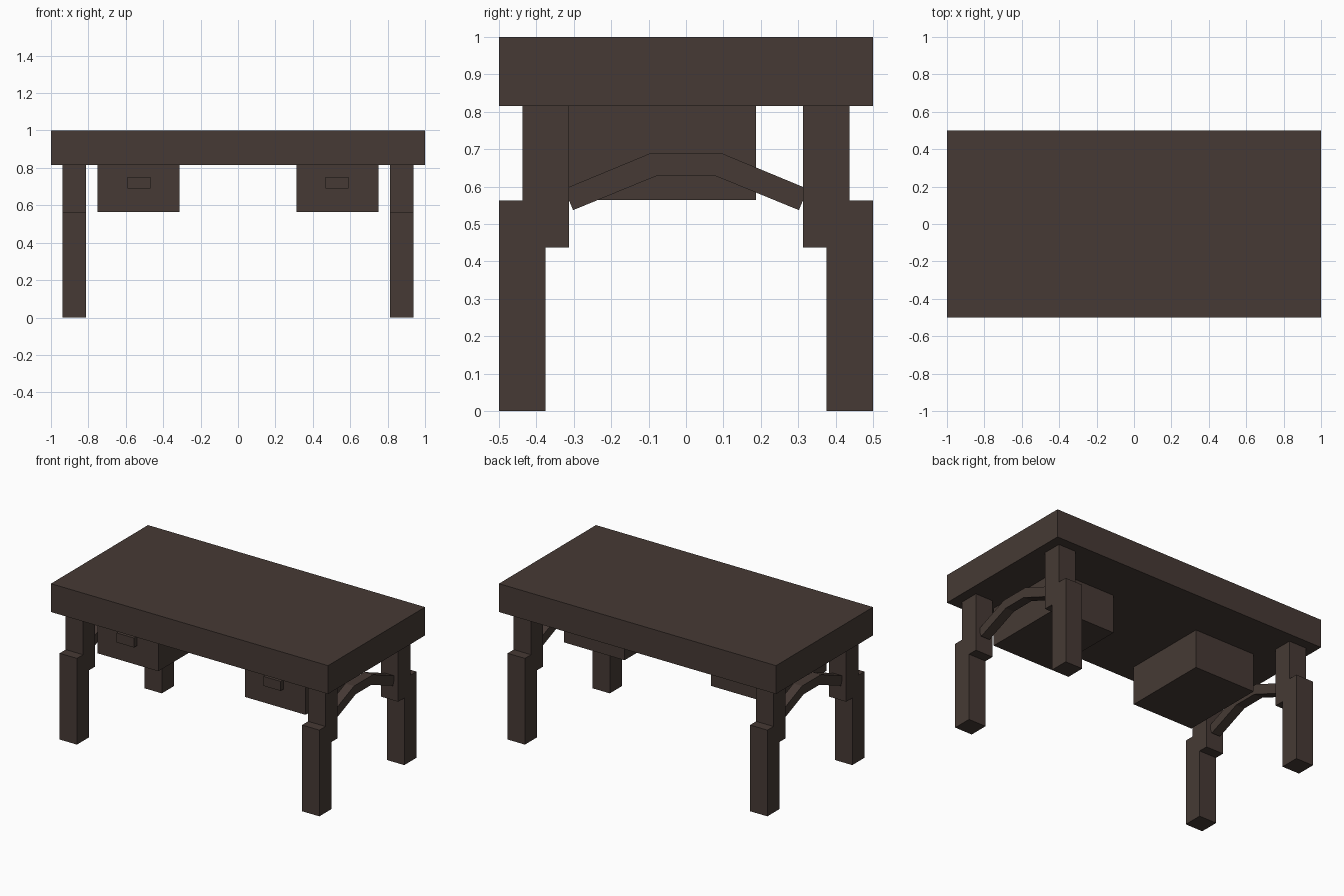
import bpy, bmesh
from mathutils import Vector

cube = bpy.data.objects.get("Cube")
if cube:
    bpy.data.objects.remove(cube, do_unlink=True)

wood = bpy.data.materials.new("dark_brown_wood")
wood.use_nodes = True
colour = (0.061, 0.042, 0.035, 1)
wood.diffuse_color = colour
wood.node_tree.nodes["Principled BSDF"].inputs["Base Color"].default_value = colour


def add_object(name, bm):
    bmesh.ops.recalc_face_normals(bm, faces=bm.faces[:])
    mesh = bpy.data.meshes.new(name)
    bm.to_mesh(mesh)
    bm.free()
    mesh.materials.append(wood)
    obj = bpy.data.objects.new(name, mesh)
    bpy.context.collection.objects.link(obj)


def box(name, x, y, z):
    """Box from (min, max) ranges."""
    bm = bmesh.new()
    bmesh.ops.create_cube(bm, size=1)
    for v in bm.verts:
        v.co = [r[0] + (c + 0.5) * (r[1] - r[0]) for c, r in zip(v.co, (x, y, z))]
    add_object(name, bm)


def extrude_x(name, profile, x):
    """Extrude a (y, z) outline across an x range."""
    bm = bmesh.new()
    face = bm.faces.new([bm.verts.new((x[0], y, z)) for y, z in profile])
    geom = bmesh.ops.extrude_face_region(bm, geom=[face])["geom"]
    verts = [g for g in geom if isinstance(g, bmesh.types.BMVert)]
    bmesh.ops.translate(bm, verts=verts, vec=Vector((x[1] - x[0], 0, 0)))
    add_object(name, bm)


def flip(r, s):
    return tuple(sorted((r[0] * s, r[1] * s)))


UNDERSIDE = 0.815
box("tabletop", (-1, 1), (-0.5, 0.5), (UNDERSIDE, 1))

# Arched brace outline: half of it, then mirrored across y
upper = [(0.325, 0.594), (0.098, 0.688)]
lower = [(0.302, 0.537), (0.08, 0.628)]
arch = (upper + [(-y, z) for y, z in reversed(upper)]
        + [(-y, z) for y, z in lower] + lower[::-1])

for side, s in (("left", 1), ("right", -1)):
    # Stepped legs: outer lower post and inner upper post
    for end, e in (("front", -1), ("back", 1)):
        leg_x = flip((0.8125, 0.9375), s)
        box(f"{end}_{side}_lower_leg", leg_x, flip((0.375, 0.5), e), (0, 0.5625))
        box(f"{end}_{side}_upper_leg", leg_x, flip((0.3125, 0.4375), e), (0.4375, UNDERSIDE))
    extrude_x(f"{side}_brace", arch, flip((0.844, 0.906), s))
    # Drawer box and its handle
    box(f"{side}_drawer", flip((0.3125, 0.75), s), (-0.375, 0.1875), (0.5645, UNDERSIDE))
    box(f"{side}_drawer_handle", flip((0.467, 0.592), s), (-0.406, -0.375), (0.69, 0.752))
